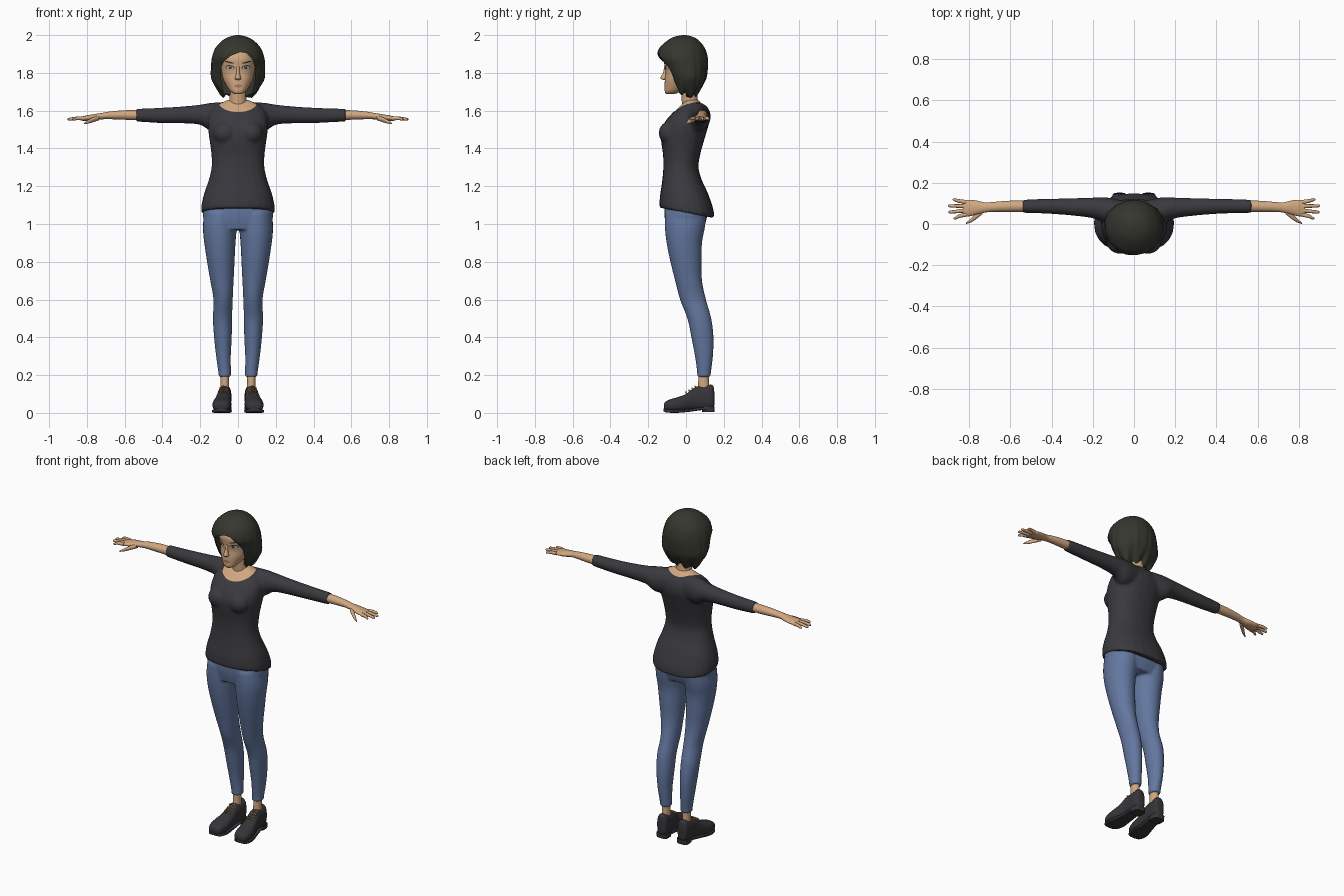
import bpy, bmesh, math
from mathutils import Vector

if "Cube" in bpy.data.objects:
    bpy.data.objects.remove(bpy.data.objects["Cube"])


def material(name, r, g, b):
    m = bpy.data.materials.new(name)
    m.use_nodes = True
    m.diffuse_color = (r, g, b, 1)
    m.node_tree.nodes["Principled BSDF"].inputs["Base Color"].default_value = (r, g, b, 1)
    return m


SHIRT = material("charcoal shirt", .043, .041, .048)
JEANS = material("denim blue", .125, .185, .35)
SKIN = material("skin", .64, .39, .22)
HAIR = material("dark hair", .037, .037, .028)
SHOE = material("black leather", .036, .036, .041)
LACE = material("tan lace", .36, .22, .08)
LIPS = material("lips", .42, .19, .13)
WHITE = material("eye white", .5, .48, .45)
IRIS = material("iris", .04, .04, .045)


def finish(bm, name, mat):
    bmesh.ops.recalc_face_normals(bm, faces=bm.faces)
    mesh = bpy.data.meshes.new(name)
    bm.to_mesh(mesh)
    bm.free()
    mesh.materials.append(mat)
    obj = bpy.data.objects.new(name, mesh)
    bpy.context.collection.objects.link(obj)
    return obj


def smooth_rows(rings, steps):
    """Catmull-Rom interpolation of the ring parameters."""
    rows = []
    for i in range(len(rings) - 1):
        quad = [rings[max(0, min(len(rings) - 1, i + k))] for k in (-1, 0, 1, 2)]
        for s in range(steps):
            t = s / steps
            rows.append([b + t / 2 * (c - a + t * (2*a - 5*b + 4*c - d + t * (3*b - a - 3*c + d)))
                         for a, b, c, d in zip(*quad)])
    return rows + [list(rings[-1])]


def loft(name, mat, rings, axis="z", side=1, sides=24, power=2, steps=4):
    """Rings are (position, centre, half width, low, high) across the axis."""
    along = "xyz".index(axis)
    u, v = [k for k in range(3) if k != along]
    bm = bmesh.new()
    loops = []
    for p, c, r, lo, hi in smooth_rows(rings, steps):
        loop = []
        for i in range(sides):
            a = 2 * math.pi * i / sides
            ca, sa = [math.copysign(abs(f(a)) ** (2 / power), f(a)) for f in (math.cos, math.sin)]
            co = [0, 0, 0]
            co[along], co[u], co[v] = p, c + r * ca, (lo + hi) / 2 + (hi - lo) / 2 * sa
            co[0] *= side
            loop.append(bm.verts.new(co))
        loops.append(loop)
    for a, b in zip(loops, loops[1:]):
        for i in range(sides):
            j = (i + 1) % sides
            bm.faces.new((a[i], a[j], b[j], b[i]))
    bm.faces.new(loops[0])
    bm.faces.new(loops[-1])
    return finish(bm, name, mat)


def apply(obj, kind, **props):
    mod = obj.modifiers.new(kind, kind)
    for key, value in props.items():
        setattr(mod, key, value)
    bpy.context.view_layer.objects.active = obj
    bpy.ops.object.modifier_apply(modifier=mod.name)


def blend(name, parts, voxel=.008, rounds=5):
    """Fuse overlapping volumes into one soft skin."""
    bpy.ops.object.select_all(action="DESELECT")
    for p in parts:
        p.select_set(True)
    bpy.context.view_layer.objects.active = parts[0]
    bpy.ops.object.join()
    parts[0].name = name
    apply(parts[0], "REMESH", mode="VOXEL", voxel_size=voxel)
    apply(parts[0], "SMOOTH", factor=.5, iterations=rounds)
    return parts[0]


def ball(name, mat, centre, radii):
    bm = bmesh.new()
    bmesh.ops.create_uvsphere(bm, u_segments=20, v_segments=12, radius=1)
    for v in bm.verts:
        v.co = Vector(centre) + Vector(a * b for a, b in zip(v.co, radii))
    return finish(bm, name, mat)


# Shirt: torso, bust and sleeves fused together
torso = loft("torso", SHIRT, [
    (1.06, 0, .194, -.14, .15), (1.1, 0, .193, -.14, .145), (1.16, 0, .18, -.135, .12),
    (1.23, 0, .156, -.126, .085), (1.3, 0, .14, -.12, .066), (1.37, 0, .141, -.122, .076),
    (1.44, 0, .15, -.132, .095), (1.49, 0, .157, -.132, .11), (1.54, 0, .16, -.112, .122),
    (1.59, 0, .15, -.07, .115), (1.63, 0, .115, -.03, .092), (1.66, 0, .055, 0, .066)], power=2.3)
for v in torso.data.vertices:
    v.co.z -= .19 * v.co.y * max(0, min(1, (1.2 - v.co.z) / .12))
parts = [torso]
for s, cuff in ((1, .57), (-1, .54)):
    parts.append(ball("bust", SHIRT, (s * .068, -.085, 1.482), (.065, .06, .062)))
    parts.append(loft("sleeve", SHIRT, [
        (.06, .06, .055, 1.5, 1.645), (.14, .068, .062, 1.49, 1.642), (.2, .078, .05, 1.525, 1.632),
        (.3, .083, .042, 1.533, 1.622), (.42, .086, .036, 1.535, 1.615),
        (cuff, .086, .032, 1.542, 1.61)], "x", s))
shirt = blend("shirt", parts)

# Neckline opening and the chest inside it
chest = shirt.copy()
chest.data = shirt.data.copy()
chest.name = "upper_chest"
chest.data.materials.clear()
chest.data.materials.append(SKIN)
bpy.context.collection.objects.link(chest)
opening = loft("neck_opening", SHIRT, [(1.5, 0, .1, -.068, .092), (1.75, 0, .1, -.068, .092)], sides=48)
apply(shirt, "BOOLEAN", object=opening, operation="DIFFERENCE", solver="EXACT")
opening.data.materials[0] = SKIN
apply(chest, "DISPLACE", strength=-.003, mid_level=0)
apply(chest, "BOOLEAN", object=opening, operation="INTERSECT", solver="EXACT")
bpy.data.objects.remove(opening)

# Jeans: pelvis and legs fused together
parts = [loft("pelvis", JEANS, [(.97, 0, .165, -.1, .09), (1.04, 0, .186, -.114, .112),
                                (1.12, 0, .18, -.115, .11)], power=2.4)]
for s in (1, -1):
    parts.append(loft("leg", JEANS, [
        (.19, .07, .033, .058, .131), (.22, .071, .034, .058, .133), (.3, .077, .039, .047, .143),
        (.4, .08, .047, .028, .146), (.5, .082, .051, .007, .134), (.6, .079, .051, -.032, .106),
        (.7, .085, .062, -.058, .085), (.8, .091, .073, -.083, .083), (.9, .096, .083, -.103, .085),
        (.98, .096, .09, -.112, .1), (1.06, .09, .09, -.112, .11)], side=s))
blend("jeans", parts, .007)

# Neck and head
loft("neck", SKIN, [(1.56, 0, .058, -.02, .09), (1.62, 0, .048, -.02, .07),
                    (1.68, 0, .044, -.025, .06), (1.76, 0, .046, -.03, .06)])
head = loft("head", SKIN, [
    (1.688, 0, .018, -.104, -.06), (1.7, 0, .038, -.112, -.03), (1.73, 0, .061, -.113, .03),
    (1.765, 0, .078, -.112, .06), (1.8, 0, .086, -.109, .08), (1.84, 0, .09, -.114, .085),
    (1.88, 0, .09, -.116, .085), (1.93, 0, .07, -.09, .06)], sides=40, power=2.2)
loft("nose", SKIN, [(1.762, 0, .008, -.118, -.1), (1.768, 0, .016, -.131, -.1),
                    (1.778, 0, .014, -.134, -.1), (1.8, 0, .009, -.122, -.1),
                    (1.835, 0, .009, -.115, -.1)], sides=16)
bpy.context.view_layer.update()


def decal(name, mat, x, z, w, h, lift, turn=0):
    """Thin almond plate laid on the front of the head."""
    bm = bmesh.new()
    bmesh.ops.create_grid(bm, x_segments=12, y_segments=6, size=1)
    for v in bm.verts:
        dx, dz = v.co.x * w, v.co.y * h * math.sqrt(max(.01, 1 - v.co.x ** 2))
        px = x + dx * math.cos(turn) - dz * math.sin(turn)
        pz = z + dx * math.sin(turn) + dz * math.cos(turn)
        hit, spot, _, _ = head.ray_cast((px, -1, pz), (0, 1, 0))
        v.co = (px, (spot.y if hit else -.1) - lift, pz)
    return finish(bm, name, mat)


for s in (1, -1):
    decal("eyelid", HAIR, s * .043, 1.829, .024, .012, .001, s * .12)
    decal("eye_white", WHITE, s * .043, 1.827, .02, .009, .002, s * .12)
    decal("iris", IRIS, s * .041, 1.827, .008, .008, .003)
    decal("eyebrow", HAIR, s * .046, 1.856, .026, .004, .002, s * .22)
decal("lips", LIPS, 0, 1.731, .022, .008, .002)

# Bobbed hair with strands, ragged ends and an opening for the face
hair = loft("hair", HAIR, [
    (1.68, 0, .08, -.03, .05), (1.7, 0, .104, -.05, .067), (1.74, 0, .128, -.075, .093),
    (1.78, 0, .143, -.092, .109), (1.84, 0, .142, -.125, .116), (1.88, 0, .138, -.152, .115),
    (1.93, 0, .121, -.142, .1), (1.97, 0, .085, -.1, .07), (1.99, 0, .05, -.066, .038),
    (2, 0, .01, -.02, 0)], sides=96)
for v in hair.data.vertices:
    angle = math.atan2(v.co.x, v.co.y + .02)
    fade = max(0, min(1, (1.98 - v.co.z) / .2))
    grow = 1 + fade * (.012 * math.sin(17 * angle) + .008 * math.sin(29 * angle + 1))
    v.co.x *= grow
    v.co.y = (v.co.y + .02) * grow - .02
    v.co.z += .012 * math.sin(9 * angle + 2) * max(0, min(1, (1.76 - v.co.z) / .06))
bm = bmesh.new()
edge = [(-.07, 1.64), (-.078, 1.71), (-.09, 1.77), (-.092, 1.82), (-.075, 1.86), (-.04, 1.89),
        (.01, 1.91), (.045, 1.905), (.075, 1.875), (.092, 1.82), (.09, 1.77), (.078, 1.71), (.07, 1.64)]
face = bm.faces.new([bm.verts.new((x, -.3, z)) for x, z in edge])
push = bmesh.ops.extrude_face_region(bm, geom=[face])["geom"]
bmesh.ops.translate(bm, vec=(0, .3, 0), verts=[g for g in push if isinstance(g, bmesh.types.BMVert)])
cutter = finish(bm, "face_opening", HAIR)
apply(hair, "BOOLEAN", object=cutter, operation="DIFFERENCE", solver="EXACT")
bpy.data.objects.remove(cutter)

for s, label in ((1, "left"), (-1, "right")):
    # Forearm, palm, fingers and thumb
    loft(label + "_forearm_and_palm", SKIN, [
        (.5, .086, .027, 1.55, 1.603), (.6, .086, .027, 1.552, 1.602), (.68, .083, .024, 1.555, 1.595),
        (.72, .08, .024, 1.554, 1.588), (.76, .08, .033, 1.548, 1.582), (.8, .077, .04, 1.546, 1.575),
        (.83, .074, .036, 1.547, 1.568)], "x", s)
    for i, reach in enumerate((.875, .9, .902, .88)):
        base, tip = .046 + .02 * i, .028 + .03 * i
        loft(label + "_finger", SKIN, [
            (.815, base, .0105, 1.548, 1.57), (.85, (base + tip) / 2, .009, 1.55, 1.569),
            (reach - .008, tip, .007, 1.548, 1.562), (reach, tip, .002, 1.552, 1.556)], "x", s, 12)
    loft(label + "_thumb", SKIN, [
        (.735, .062, .014, 1.55, 1.575), (.765, .038, .014, 1.54, 1.566), (.79, .018, .01, 1.532, 1.553),
        (.815, .003, .003, 1.528, 1.535)], "x", s, 12)
    # Ankle and shoe
    loft(label + "_ankle", SKIN, [(.08, .071, .028, .06, .13), (.14, .07, .023, .064, .122),
                                  (.22, .07, .023, .066, .12)], side=s)
    loft(label + "_shoe", SHOE, [
        (-.117, .089, .018, .02, .045), (-.108, .088, .036, .01, .06), (-.08, .087, .047, .006, .073),
        (-.04, .084, .049, .006, .084), (0, .08, .043, .01, .1), (.03, .076, .038, .014, .124),
        (.06, .073, .036, .016, .14), (.1, .071, .036, .018, .142), (.13, .07, .034, .018, .15),
        (.145, .07, .026, .024, .14), (.15, .07, .012, .04, .11)], "y", s, 28, 2.5)
    loft(label + "_sole", SHOE, [
        (-.118, .089, .02, .008, .022), (-.1, .088, .043, .002, .02), (-.05, .085, .052, 0, .018),
        (.02, .078, .042, .006, .022), (.08, .072, .037, .014, .03), (.14, .07, .034, .014, .03)],
        "y", s, power=5)
    loft(label + "_heel", SHOE, [(.006, .07, .035, .085, .15), (.035, .07, .036, .08, .152)], side=s, power=4)
    for i in range(4):
        y, top = .004 + .017 * i, .106 + .01 * i
        loft(label + "_lace", LACE, [
            (.056, y, .004, top - .008, top), (.077, y - .006, .004, top + .001, top + .008),
            (.098, y, .004, top - .008, top)], "x", s, 8)

# Smooth shading with sharp creases
bpy.ops.object.select_all(action="DESELECT")
for obj in bpy.context.collection.objects:
    if obj.type == "MESH":
        obj.select_set(True)
        bpy.context.view_layer.objects.active = obj
bpy.ops.object.shade_smooth_by_angle(angle=math.radians(45))
